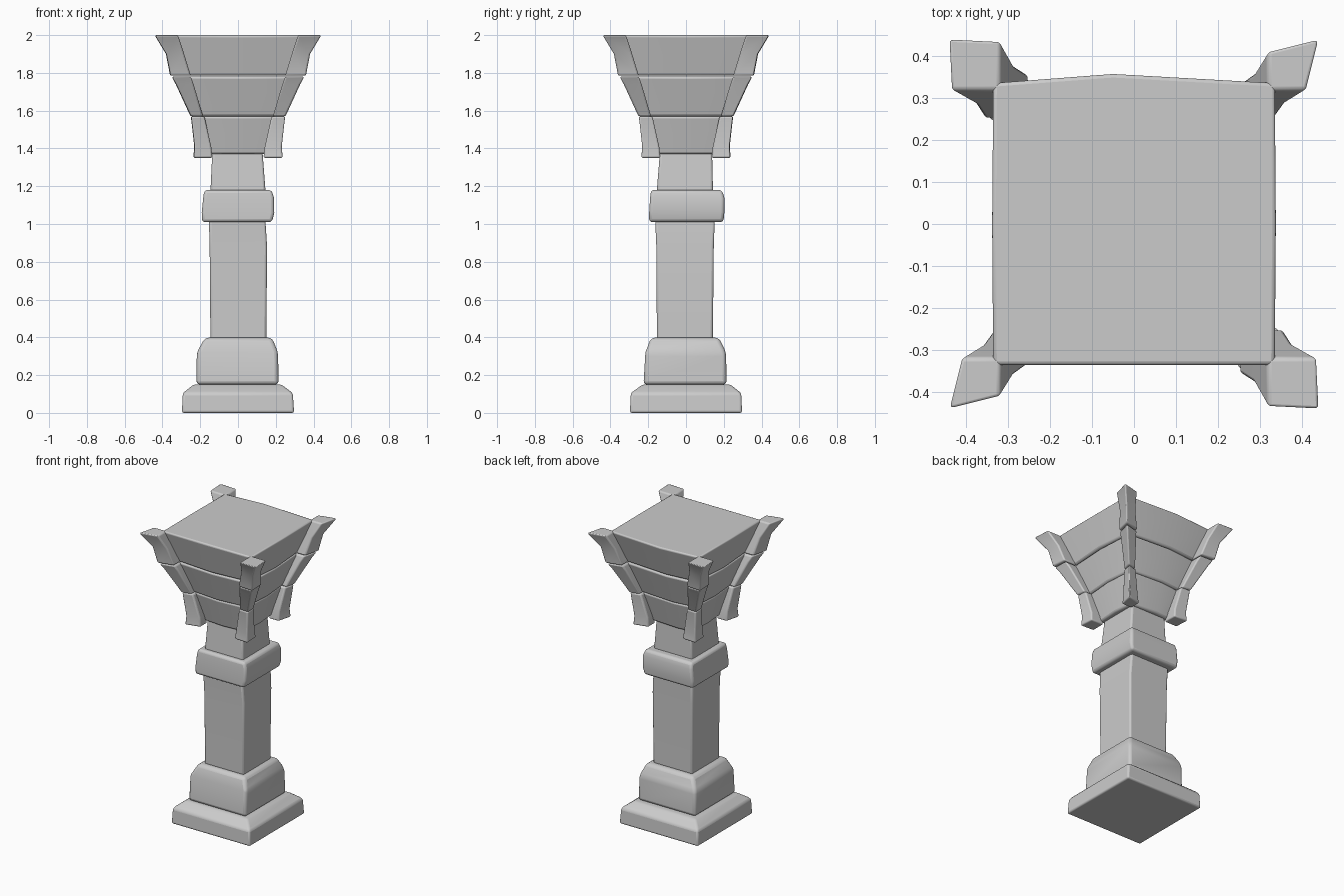
import bpy, bmesh, math

if "Cube" in bpy.data.objects:
    bpy.data.objects.remove(bpy.data.objects["Cube"])


def loft(name, rings, bevel=0.012):
    """Solid through rings of (x, y, z) points, with softened edges."""
    bm = bmesh.new()
    loops = [[bm.verts.new(p) for p in r] for r in rings]
    n = len(loops[0])
    for lo, hi in zip(loops, loops[1:]):
        for i in range(n):
            j = (i + 1) % n
            bm.faces.new((lo[i], lo[j], hi[j], hi[i]))
    bm.faces.new(loops[0][::-1])
    bm.faces.new(loops[-1])
    bmesh.ops.recalc_face_normals(bm, faces=bm.faces[:])
    me = bpy.data.meshes.new(name)
    bm.to_mesh(me)
    bm.free()
    ob = bpy.data.objects.new(name, me)
    bpy.context.collection.objects.link(ob)
    mod = ob.modifiers.new("soft_edges", 'BEVEL')
    mod.width = bevel
    mod.segments = 3
    mod.angle_limit = math.radians(20)
    bpy.context.view_layer.objects.active = ob
    ob.select_set(True)
    bpy.ops.object.shade_smooth_by_angle(angle=math.radians(40))
    ob.select_set(False)
    return ob


def rect(x0, x1, y0, y1, z):
    return [(x0, y0, z), (x1, y0, z), (x1, y1, z), (x0, y1, z)]


def bowed(h, z, front=0.0, side=0.0, back=0.0):
    """Square ring whose side midpoints bulge outward."""
    return [(-h, -h, z), (0, -h - front, z), (h, -h, z), (h + side, 0, z),
            (h, h, z), (-0.05, h + back, z), (-h, h, z), (-h - side, 0, z)]


# Stepped foot
loft("plinth", [rect(-.297, .297, -.297, .297, 0), rect(-.292, .29, -.292, .292, .105),
                rect(-.235, .23, -.23, .235, .15)])
loft("base_block", [rect(-.22, .215, -.225, .215, .15), rect(-.218, .212, -.215, .212, .32),
                    rect(-.175, .18, -.185, .175, .398)], .02)

# Slightly uneven shaft, collar and neck
loft("shaft", [rect(-.146, .15, -.154, .142, .39), rect(-.15, .154, -.157, .147, .88),
               rect(-.154, .145, -.163, .152, 1.02)])
loft("collar", [rect(-.19, .18, -.195, .198, 1.01), rect(-.192, .192, -.195, .203, 1.06),
                rect(-.184, .19, -.19, .203, 1.14), rect(-.178, .178, -.185, .19, 1.18)], .016)
loft("neck", [rect(-.146, .146, -.155, .143, 1.17), rect(-.136, .13, -.138, .138, 1.38)])

# Three flaring tiers of the capital
tiers = [
    ("lower", bowed(.15, 1.37, .012, .012, .012), bowed(.2, 1.57, .015, .015, .015)),
    ("middle", bowed(.2, 1.57, .018, .018, .018), bowed(.268, 1.78, .015, .015, .02)),
    ("upper", bowed(.265, 1.785, .022, .022, .022), bowed(.338, 2.0, 0, .002, .022)),
]
for name, lo, hi in tiers:
    loft(name + "_capital_tier", [lo, hi])

# Corner ribs: (inner, outer, height) of each diagonal section
ribs = [
    ("lower", [(.135, .237, 1.35), (.142, .232, 1.41), (.178, .25, 1.57)]),
    ("middle", [(.185, .252, 1.57), (.235, .33, 1.74), (.25, .352, 1.78)]),
    ("upper", [(.25, .36, 1.785), (.285, .382, 1.9), (.318, .442, 2.0)]),
]
for sx in (-1, 1):
    for sy in (-1, 1):
        pinch = .25 if sx == sy else .05
        for name, profile in ribs:
            rings = []
            for a, b, z in profile:
                c = b - pinch * (b - a)
                rings.append([(sx * x, sy * y, z) for x, y in
                              ((a, a), (c, a), (b, b), (a, c))])
            loft(f"{name}_corner_rib", rings, .009)
